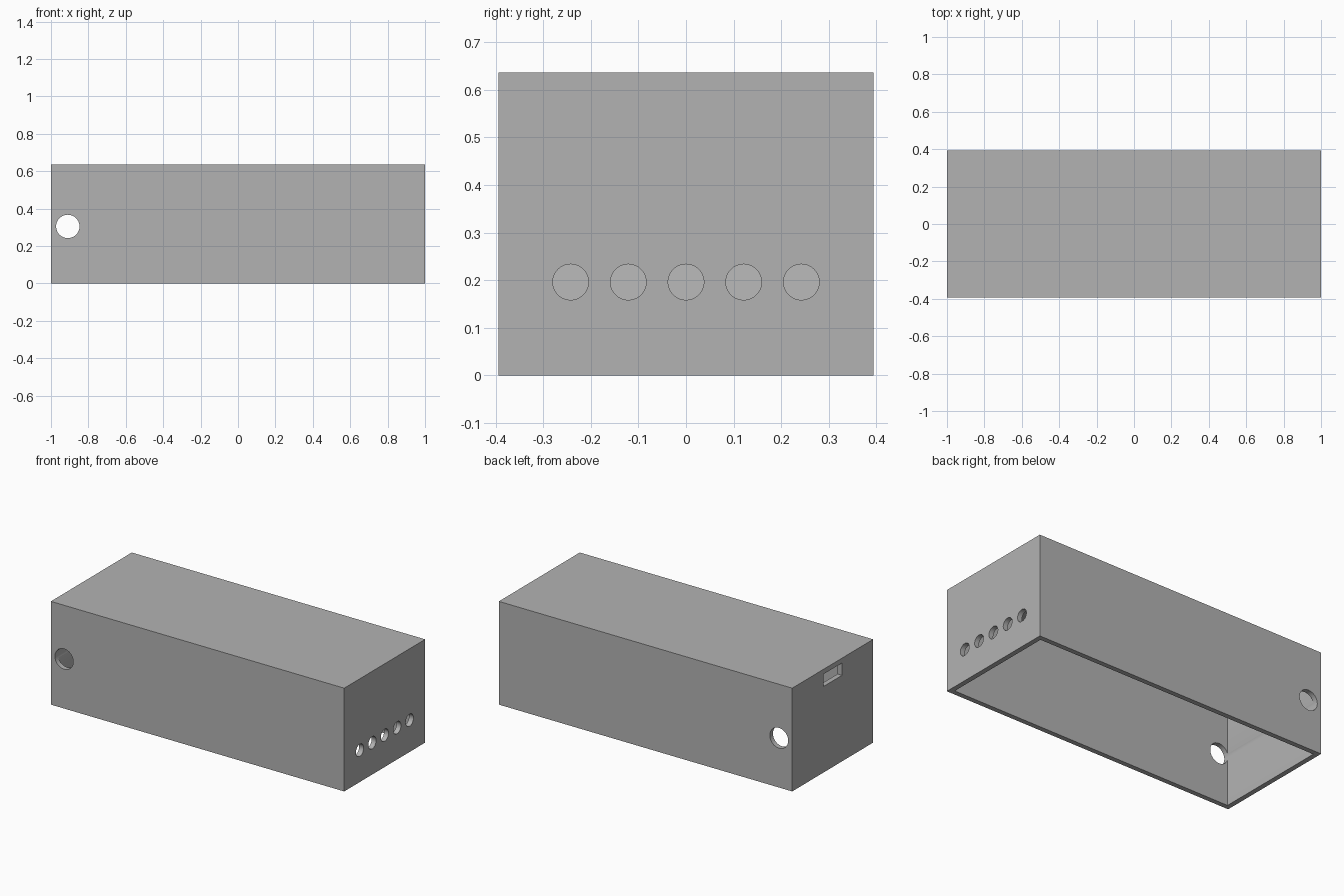
import bpy
import bmesh
from math import pi
from mathutils import Matrix, Vector

if "Cube" in bpy.data.objects:
    bpy.data.objects.remove(bpy.data.objects["Cube"], do_unlink=True)

MM = 1 / 66                      # one millimetre in model units
LENGTH, WIDTH, HEIGHT, WALL = 132 * MM, 52 * MM, 42 * MM, 2 * MM

grey = bpy.data.materials.new("plain grey")
grey.use_nodes = True
colour = (0.45, 0.45, 0.45, 1)
grey.diffuse_color = colour
grey.node_tree.nodes["Principled BSDF"].inputs["Base Color"].default_value = colour


def add_object(name, bm):
    mesh = bpy.data.meshes.new(name)
    bm.to_mesh(mesh)
    bm.free()
    mesh.materials.append(grey)
    obj = bpy.data.objects.new(name, mesh)
    bpy.context.collection.objects.link(obj)
    return obj


def box(name, size, centre):
    bm = bmesh.new()
    bmesh.ops.create_cube(bm, size=1)
    bmesh.ops.scale(bm, vec=size, verts=bm.verts)
    bmesh.ops.translate(bm, vec=centre, verts=bm.verts)
    return add_object(name, bm)


def cylinder(name, radius, depth, axis, centre):
    bm = bmesh.new()
    turn = Matrix.Rotation(pi / 2, 4, "Y" if axis == "X" else "X")
    bmesh.ops.create_cone(bm, cap_ends=True, segments=64, radius1=radius, radius2=radius,
                          depth=depth, matrix=Matrix.Translation(Vector(centre)) @ turn)
    return add_object(name, bm)


# Hollow enclosure, open underneath
enclosure = box("enclosure", (LENGTH, WIDTH, HEIGHT), (0, 0, HEIGHT / 2))
cutters = [box("cavity_cutter", (LENGTH - 2 * WALL, WIDTH - 2 * WALL, HEIGHT),
               (0, 0, HEIGHT / 2 - WALL))]

# Large hole through the front and back walls
cutters.append(cylinder("cable_hole_cutter", 0.0625, 2 * WIDTH, "Y", (-0.91, 0, 0.305)))

# Row of five small holes in one end wall
for i in range(-2, 3):
    cutters.append(cylinder("row_hole_cutter", 0.0375, 4 * WALL, "X",
                            (LENGTH / 2, i * 8 * MM, 0.196)))

# Rectangular slot in the other end wall, just below the ceiling
cutters.append(box("slot_cutter", (4 * WALL, 12 * MM, 5 * MM),
                   (-LENGTH / 2, 0, HEIGHT - WALL - 2.5 * MM)))

# Cut the openings, bake the result and drop the cutters
for cutter in cutters:
    cutter.hide_render = True
    cut = enclosure.modifiers.new(cutter.name, "BOOLEAN")
    cut.operation = "DIFFERENCE"
    cut.solver = "EXACT"
    cut.object = cutter

bpy.context.view_layer.update()
result = enclosure.evaluated_get(bpy.context.evaluated_depsgraph_get())
baked = bpy.data.meshes.new_from_object(result)
enclosure.modifiers.clear()
enclosure.data = baked
for cutter in cutters:
    bpy.data.objects.remove(cutter, do_unlink=True)

# Round hole walls smooth, all box edges sharp
bpy.ops.object.select_all(action="DESELECT")
enclosure.select_set(True)
bpy.context.view_layer.objects.active = enclosure
bpy.ops.object.shade_smooth_by_angle(angle=pi / 6)
